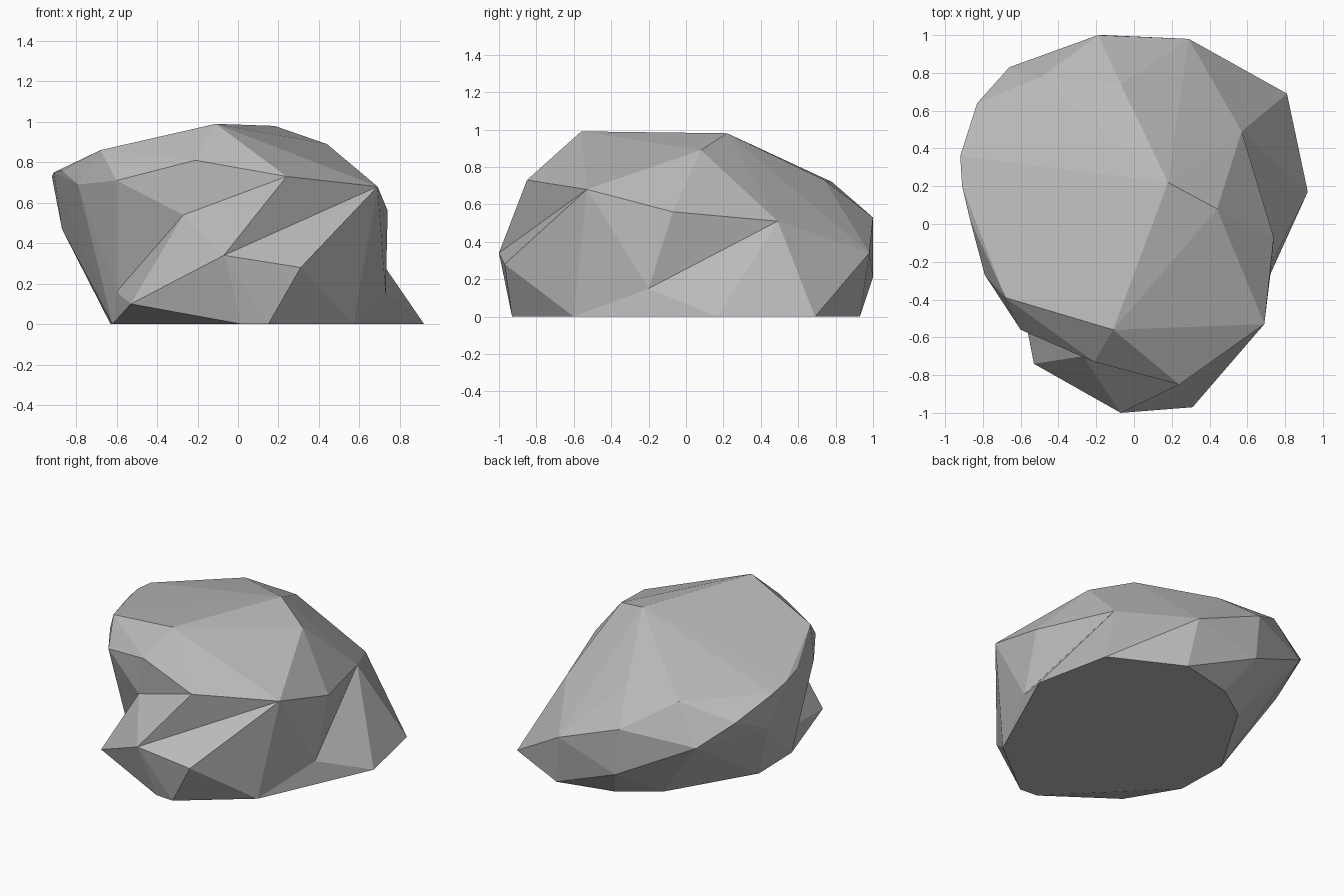
import bpy
import bmesh
from mathutils import Vector

default_cube = bpy.data.objects.get("Cube")
if default_cube:
    bpy.data.objects.remove(default_cube, do_unlink=True)

# One grey stone material
stone = bpy.data.materials.new("grey_stone")
stone.use_nodes = True
stone_colour = (.5, .5, .5, 1)
stone.diffuse_color = stone_colour
for node in stone.node_tree.nodes:
    if node.type == 'BSDF_PRINCIPLED':
        node.inputs["Base Color"].default_value = stone_colour
        node.inputs["Roughness"].default_value = .9

# Corners shared between neighbouring chunks
shoulder = (.69, -.53, .68)
brow = (.24, -.85, .73)
nose = (-.07, -1, .34)
chin = (.31, -.97, .28)
ledge_tip = (-.53, -.74, .1)
ledge_root = (-.6, -.37, .16)
hollow = (-.27, -.7, .54)
side_ridge = (.57, .49, .51)
side_notch = (.73, -.2, .15)
back_corner = (.29, .98, .34)
back_low = (-.16, 1, .21)
waist_back = (-.69, .24, .27)
heart = (0, 0, .4)

# Corners on the ground
front_feet = [(.57, -.6, 0), (.15, -.93, 0), (.02, -.92, 0)]
right_feet = [(-.62, -.27, 0), (-.63, .1, 0), (-.29, .67, 0)]
back_feet = [(-.04, .84, 0), (.34, .93, 0)]
left_feet = [(.81, .69, 0), (.92, .17, 0)]

# Sloping crown and the overhanging rim
crown_top = [(-.11, -.56, .99), (.18, .22, .98), (.44, .08, .89),
             (-.07, .74, .73), (-.49, .78, .72), (-.21, -.73, .81)]
crown_rim = [(-.68, -.39, .86), (-.6, -.56, .71), (-.79, -.27, .69),
             (-.87, .03, .76), (-.91, .2, .75), (-.92, .36, .73),
             (-.83, .64, .61), (-.66, .83, .46), (-.19, 1, .53),
             (-.87, .35, .47), (-.72, -.15, .44), (.74, -.07, .56)]
crown_chunk = crown_top + crown_rim + right_feet + [
    shoulder, brow, hollow, ledge_root, side_ridge, side_notch,
    back_corner, back_low, waist_back]

# Broad foot
foot_chunk = front_feet + right_feet + back_feet + left_feet + [
    nose, chin, ledge_tip, ledge_root, side_ridge, side_notch,
    back_corner, back_low, waist_back]

# Ledge running across the front up to the shoulder
ledge_chunk = front_feet + [
    nose, chin, ledge_tip, ledge_root, hollow, shoulder, side_notch, heart]

# Wedge under the brow joining the crown to the ledge
wedge_chunk = [shoulder, brow, nose, hollow, heart]


def make_chunk(name, corners):
    """Wrap a flat-faced convex skin around the corners."""
    bm = bmesh.new()
    for corner in corners:
        bm.verts.new(Vector(corner))
    hull = bmesh.ops.convex_hull(bm, input=list(bm.verts))
    spare = set(hull["geom_interior"]) | set(hull["geom_unused"])
    spare_verts = [v for v in spare if isinstance(v, bmesh.types.BMVert)]
    bmesh.ops.delete(bm, geom=spare_verts, context='VERTS')
    bmesh.ops.recalc_face_normals(bm, faces=list(bm.faces))
    mesh = bpy.data.meshes.new(name)
    bm.to_mesh(mesh)
    bm.free()
    mesh.materials.append(stone)
    chunk = bpy.data.objects.new(name, mesh)
    bpy.context.collection.objects.link(chunk)
    return chunk


# Fuse the chunks into a single boulder
boulder = make_chunk("boulder", foot_chunk)
helpers = [make_chunk("crown", crown_chunk),
           make_chunk("ledge", ledge_chunk),
           make_chunk("wedge", wedge_chunk)]
for helper in helpers:
    helper.hide_render = True
    union = boulder.modifiers.new("fuse_" + helper.name, 'BOOLEAN')
    union.operation = 'UNION'
    union.solver = 'EXACT'
    union.object = helper

bpy.context.view_layer.update()
fused = bpy.data.meshes.new_from_object(
    boulder.evaluated_get(bpy.context.evaluated_depsgraph_get()))
boulder.modifiers.clear()
boulder.data = fused
fused.name = "boulder"
for helper in helpers:
    bpy.data.objects.remove(helper, do_unlink=True)
for face in fused.polygons:
    face.use_smooth = False
